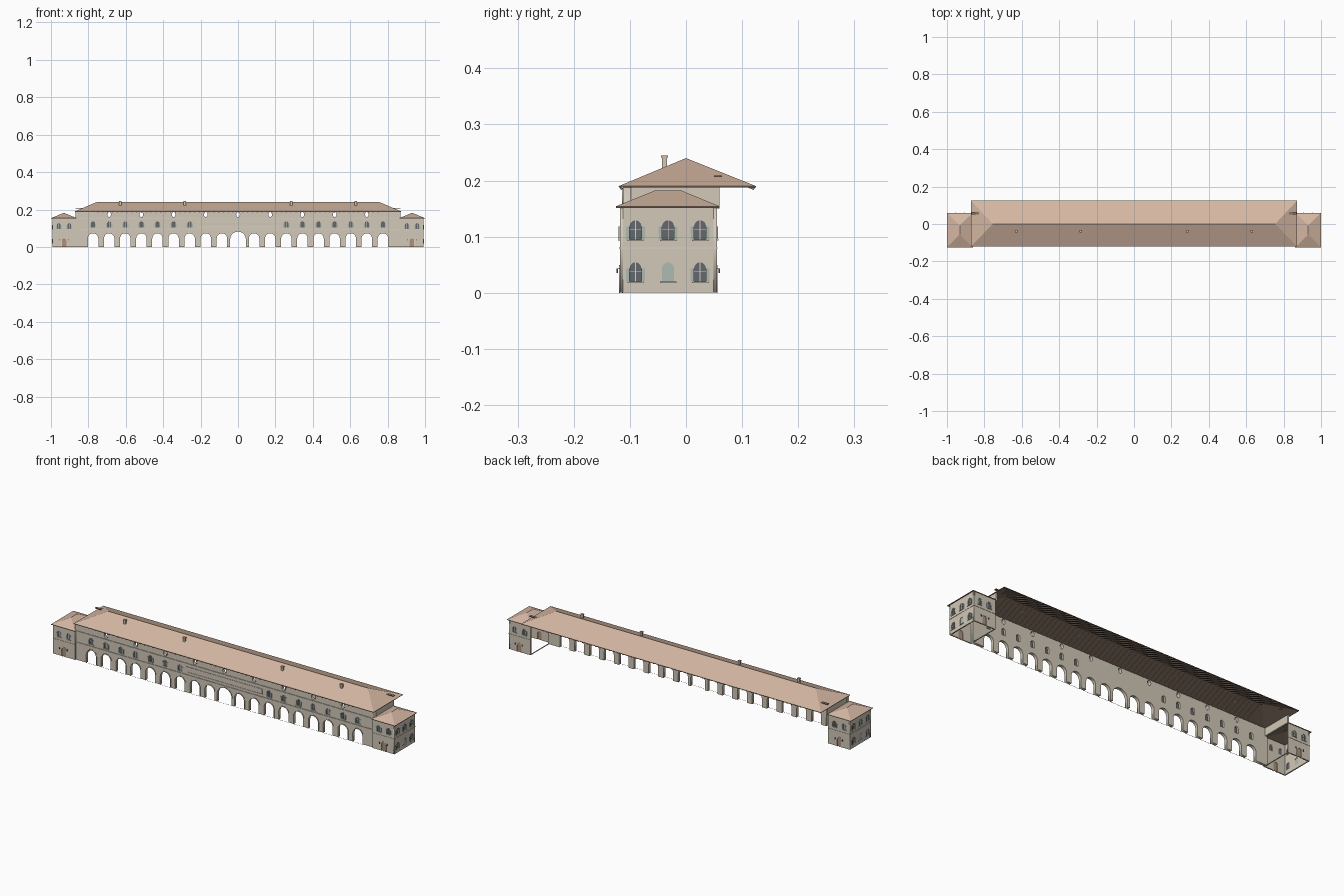
import bpy, bmesh, math
from mathutils import Matrix, Vector

if "Cube" in bpy.data.objects:
    bpy.data.objects.remove(bpy.data.objects["Cube"])

COL = {"wall": (.64, .58, .48, 1), "trim": (.70, .65, .56, 1), "roof": (.66, .47, .36, 1),
       "under": (.24, .17, .13, 1), "glass": (.13, .14, .15, 1), "shutter": (.42, .50, .45, 1),
       "wood": (.42, .29, .19, 1), "iron": (.10, .10, .10, 1)}
MAT = {}
for k, c in COL.items():
    MAT[k] = bpy.data.materials.new(k)
    MAT[k].diffuse_color = c

parts = {}


def part(name, mat, mirror=False):
    """Get or start the mesh that collects one named part."""
    if name not in parts:
        parts[name] = (bmesh.new(), mat, mirror)
    return parts[name][0]


def box(bm, M, x, y, z):
    """Box between the given (low, high) pairs, in frame M."""
    c = Vector(((x[0] + x[1]) / 2, (y[0] + y[1]) / 2, (z[0] + z[1]) / 2))
    S = Matrix.Diagonal((x[1] - x[0], y[1] - y[0], z[1] - z[0], 1))
    bmesh.ops.create_cube(bm, size=1, matrix=M @ Matrix.Translation(c) @ S)


def arch(cx, z0, w, h, n=10):
    r = w / 2
    arc = [(cx - r * math.cos(math.pi * i / n), z0 + h - r + r * math.sin(math.pi * i / n)) for i in range(n + 1)]
    return [(cx - r, z0)] + arc + [(cx + r, z0)]


def oval(cx, cz, a, b, n=16):
    return [(cx + a * math.cos(2 * math.pi * i / n), cz + b * math.sin(2 * math.pi * i / n)) for i in range(n)]


def rect(x0, x1, z0, z1):
    return [(x0, z0), (x1, z0), (x1, z1), (x0, z1)]


def panel(bm, M, loops, front, depth):
    """Flat slab with holes; its outer face lies at local z = front."""
    cu = bpy.data.curves.new("outline", "CURVE")
    cu.dimensions, cu.fill_mode, cu.extrude = "2D", "BOTH", depth / 2
    for lp in loops:
        s = cu.splines.new("POLY")
        s.points.add(len(lp) - 1)
        for p, (x, y) in zip(s.points, lp):
            p.co = (x, y, 0, 1)
        s.use_cyclic_u = True
    ob = bpy.data.objects.new("outline", cu)
    bpy.context.collection.objects.link(ob)
    dg = bpy.context.evaluated_depsgraph_get()
    me = bpy.data.meshes.new_from_object(ob.evaluated_get(dg))
    me.transform(M @ Matrix.Translation((0, 0, front - depth / 2)))
    bm.from_mesh(me)
    bpy.data.objects.remove(ob)
    bpy.data.curves.remove(cu)
    bpy.data.meshes.remove(me)


def face(angle, loc):
    """Wall frame: local x along the wall, y up, z outwards."""
    return Matrix.Translation(loc) @ Matrix.Rotation(math.radians(angle), 4, "Z") @ Matrix.Rotation(math.pi / 2, 4, "X")


def window(pre, mir, M, x, z, w=.021, h=.034, closed=False):
    pane = part(pre + ("_closed_shutter" if closed else "_glass"), "shutter" if closed else "glass", mir)
    panel(pane, M, [arch(x, z, w + .001, h + .0005)], -.002, .002)
    tr = part(pre + "_sills", "trim", mir)
    box(tr, M, (x - w * .7, x + w * .7), (z - .003, z), (-.002, .003))
    if closed:
        return
    box(tr, M, (x - .0005, x + .0005), (z, z + h), (-.002, -.001))
    box(tr, M, (x - w / 2, x + w / 2), (z + h * .5, z + h * .5 + .001), (-.002, -.001))
    sh = part(pre + "_shutters", "shutter", mir)
    for s in (-1, 1):
        a, b = sorted((x + s * w * .5, x + s * w * .8))
        box(sh, M, (a, b), (z, z + h * .68), (0, .002))


I = Matrix.Identity(4)
STEP = .0861

# Long arcaded facade
F = face(0, (0, -.112, 0))
outline, holes, trims = [(-.87, 0)], [], part("facade_mouldings", "trim")
for i in range(-9, 10):
    w, h = (.085, .082) if i == 0 else (.056, .073)
    outline += arch(i * STEP, 0, w, h)
    panel(trims, F, [arch(i * STEP, 0, w + .008, h + .004), arch(i * STEP, -.0001, w, h)], .002, .002)
    if abs(i) > 2:
        holes.append(arch(i * STEP, .103, .021, .034))
        window("facade", False, F, i * STEP, .103)
outline += [(.87, 0), (.87, .19), (-.87, .19)]
for i in range(-4, 5):
    ov = oval(i * 2 * STEP, .173, .0095, .014)
    holes.append(ov)
    panel(trims, F, [oval(i * 2 * STEP, .173, .0125, .017), ov], .002, .002)
panel(part("arcade_wall", "wall"), F, [outline] + holes, 0, .014)
for z in (.091, .150):
    box(trims, F, (-.865, .865), (z, z + .003), (-.001, .003))
box(trims, F, (-.87, .87), (.186, .190), (-.001, .004))
panel(trims, F, [rect(-.22, .22, .105, .135), rect(-.217, .217, .108, .132)], .002, .002)

# Attic end walls above the pavilions
box(part("attic_end_walls", "wall", True), I, (.857, .866), (-.11, .06), (.150, .19))
box(part("end_canopies", "under", True), I, (.815, .868), (.05, .064), (.206, .209))

# End pavilions: front, outer end and back walls
walls = part("pavilion_walls", "wall", True)
Y0, Y1, X0, X1 = -.118, .055, .865, .992
ptrim = part("pavilion_mouldings", "trim", True)
for ang, loc, lo, hi, c in ((0, (0, Y0, 0), X0, X1, .93), (180, (0, Y1, 0), -X1, -X0, -.93)):
    M = face(ang, loc)
    wins = [(c + d, .096) for d in (-.028, .028)]
    door = arch(c, 0, .024, .046)
    panel(walls, M, [[(lo, 0)] + door + [(hi, 0), (hi, .155), (lo, .155)]]
          + [arch(x, z, .018, .032) for x, z in wins], 0, .006)
    panel(part("pavilion_doors", "wood", True), M, [door], -.002, .002)
    panel(ptrim, M, [arch(c, 0, .031, .0495), arch(c, -.0001, .024, .046)], .0015, .0015)
    for x, z in wins:
        window("pavilion", True, M, x, z, .018, .032)
    box(ptrim, M, (lo, hi), (.079, .081), (-.001, .0015))
    # wall lamps beside the door
    for d in (-.022, .022):
        lamp = part("wall_lamps", "iron", True)
        box(lamp, M, (c + d - .0007, c + d + .0007), (.042, .0435), (-.001, .006))
        box(lamp, M, (c + d - .0015, c + d + .0015), (.035, .042), (.003, .006))
M = face(90, (X1, 0, 0))
wins = [(y, z) for z in (.020, .095) for y in (-.09, -.032, .025)]
panel(walls, M, [rect(Y0, Y1, 0, .155)] + [arch(y, z, .021, .034) for y, z in wins], 0, .006)
for y, z in wins:
    window("pavilion", True, M, y, z, closed=(z < .05 and y == -.032))
box(ptrim, M, (Y0, Y1), (.079, .081), (-.001, .0015))
# threshold on the open inner side
box(ptrim, I, (X0, X0 + .004), (Y0, Y1), (0, .003))


# Hipped roofs as thin shells
def hip(name, x, y, z, ridge, mirror=False):
    bm = part(name, "roof", mirror)
    a, b, c, d = [bm.verts.new((p, q, z)) for p, q in ((x[0], y[0]), (x[1], y[0]), (x[1], y[1]), (x[0], y[1]))]
    r, s = [bm.verts.new(p) for p in ridge]
    along_x = abs(ridge[0][0] - ridge[1][0]) > 1e-4
    fs = ((a, b, s, r), (b, c, s), (c, d, r, s), (d, a, r)) if along_x else \
         ((a, b, r), (b, c, s, r), (c, d, s), (d, a, r, s))
    for f in fs:
        bm.faces.new(f)


hip("main_roof", (-.872, .872), (-.12, .125), .19, ((-.755, 0, .24), (.755, 0, .24)))
hip("pavilion_roofs", (.862, 1.0), (-.125, .06), .154, ((.931, -.056, .182), (.931, -.008, .182)), True)

# Rafters under both slopes
raft = part("rafters", "under")
for y in (-.118, .123):
    L, ang = math.hypot(y, .05), math.atan2(.05, -y if y < 0 else y) * (1 if y < 0 else -1)
    for i in range(-29, 30):
        M = Matrix.Translation((i * .0258, y / 2, .2095)) @ Matrix.Rotation(ang, 4, "X")
        box(raft, M, (-.003, .003), (-L * .49, L * .49), (-.002, .003))

# Chimneys
ch, cap = part("chimneys", "wall", True), part("chimney_caps", "roof", True)
for x in (.285, .63):
    box(ch, I, (x - .006, x + .006), (-.043, -.034), (.218, .241))
    box(cap, I, (x - .0075, x + .0075), (-.0445, -.0325), (.241, .245))

# Turn the collected meshes into objects
for name, (bm, mat, mirror) in parts.items():
    bmesh.ops.remove_doubles(bm, verts=bm.verts, dist=1e-6)
    bmesh.ops.recalc_face_normals(bm, faces=bm.faces)
    if "roof" in name:
        for f in bm.faces:
            if f.normal.z < 0:
                f.normal_flip()
    me = bpy.data.meshes.new(name)
    bm.to_mesh(me)
    bm.free()
    me.materials.append(MAT[mat])
    ob = bpy.data.objects.new(name, me)
    bpy.context.collection.objects.link(ob)
    if mirror:
        m = ob.modifiers.new("mirror", "MIRROR")
        m.use_mirror_merge = False
    if "roof" in name:
        me.materials.append(MAT["under"])
        s = ob.modifiers.new("shell", "SOLIDIFY")
        s.thickness, s.offset = .003, -1
        s.material_offset = s.material_offset_rim = 1

for m in bpy.data.materials:
    if m.users and not m.is_grease_pencil:
        m.use_nodes = True
        m.node_tree.nodes["Principled BSDF"].inputs["Base Color"].default_value = m.diffuse_color
